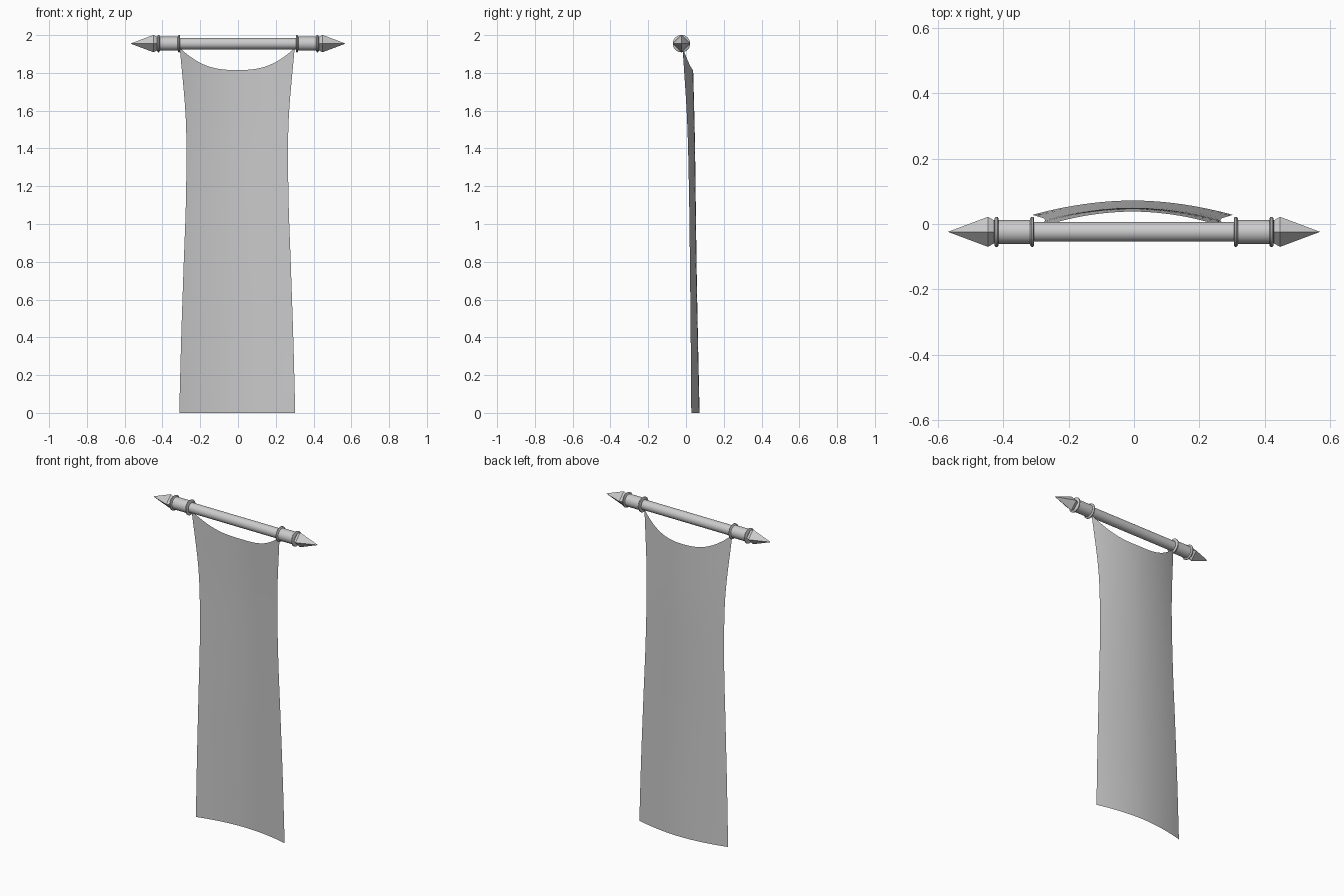
import bpy, bmesh, math

if "Cube" in bpy.data.objects:
    bpy.data.objects.remove(bpy.data.objects["Cube"])

ROD_Y, ROD_Z = -0.024, 1.955


def finish(name, bm, angle=None):
    bmesh.ops.recalc_face_normals(bm, faces=bm.faces)
    mesh = bpy.data.meshes.new(name)
    bm.to_mesh(mesh)
    bm.free()
    ob = bpy.data.objects.new(name, mesh)
    bpy.context.collection.objects.link(ob)
    if angle:
        bpy.ops.object.select_all(action='DESELECT')
        ob.select_set(True)
        bpy.context.view_layer.objects.active = ob
        bpy.ops.object.shade_smooth_by_angle(angle=math.radians(angle))
    return ob


def lathe_x(name, profile, sides, angle=None, flip=1):
    """Revolve (x, radius) points about the rod axis and cap the ends."""
    bm = bmesh.new()
    rings = []
    for x, r in profile:
        rings.append([bm.verts.new((flip * x,
                                    ROD_Y + r * math.cos(2 * math.pi * i / sides),
                                    ROD_Z + r * math.sin(2 * math.pi * i / sides)))
                      for i in range(sides)])
    for a, b in zip(rings, rings[1:]):
        for i in range(sides):
            j = (i + 1) % sides
            bm.faces.new((a[i], a[j], b[j], b[i]))
    bm.faces.new(rings[0])
    bm.faces.new(rings[-1])
    bmesh.ops.remove_doubles(bm, verts=bm.verts, dist=1e-5)
    return finish(name, bm, angle)


def interp(table, t):
    """Smooth (Catmull-Rom) lookup in evenly spaced values, t in 0..1."""
    n = len(table) - 1
    k = min(int(t * n), n - 1)
    f = t * n - k
    p1, p2 = table[k], table[k + 1]
    p0 = table[k - 1] if k > 0 else 2 * p1 - p2
    p3 = table[k + 2] if k + 2 <= n else 2 * p2 - p1
    return p1 + 0.5 * f * (p2 - p0 + f * (2 * p0 - 5 * p1 + 4 * p2 - p3
                                          + f * (3 * (p1 - p2) + p3 - p0)))


# Crossbar
lathe_x("crossbar", [(-0.315, 0.030), (0.315, 0.030)], 24, 40)

# Collars with raised rims, and four-sided spear finials at both ends
COLLAR = [(0.306, 0.030), (0.306, 0.042), (0.309, 0.046), (0.314, 0.046),
          (0.318, 0.042), (0.319, 0.037), (0.414, 0.037), (0.415, 0.042),
          (0.418, 0.046), (0.423, 0.046), (0.427, 0.042), (0.428, 0.034)]
FINIAL = [(0.426, 0.034), (0.447, 0.046), (0.569, 0.00001)]
for side, s in (("left", -1), ("right", 1)):
    lathe_x(side + "_collar", COLLAR, 24, 40, s)
    bm_ob = lathe_x(side + "_finial", FINIAL[:2] + [(0.569, 0.0002)], 4, None, s)

# Hanging cloth: pinched waist, bowed back, scooped top edge
HALF_WIDTH = [0.307, 0.297, 0.284, 0.271, 0.272, 0.304]
EDGE_Y = [0.028, 0.025, 0.021, 0.016, 0.006, -0.018]
MID_Y = [0.072, 0.064, 0.057, 0.052, 0.047, 0.038]
NU, NV = 24, 40
bm = bmesh.new()
grid = []
for j in range(NV + 1):
    v = j / NV
    row = []
    for i in range(NU + 1):
        u = -1 + 2 * i / NU
        z = v * (1.815 + 0.117 * abs(u) ** 2.7)
        t = z / 1.932
        bow = 1 - abs(u) ** 1.9
        y = interp(EDGE_Y, t) * (1 - bow) + interp(MID_Y, v) * bow
        row.append(bm.verts.new((-0.004 + u * interp(HALF_WIDTH, t), y, z)))
    grid.append(row)
for a, b in zip(grid, grid[1:]):
    for i in range(NU):
        bm.faces.new((a[i], a[i + 1], b[i + 1], b[i]))
finish("cloth", bm, 60)
